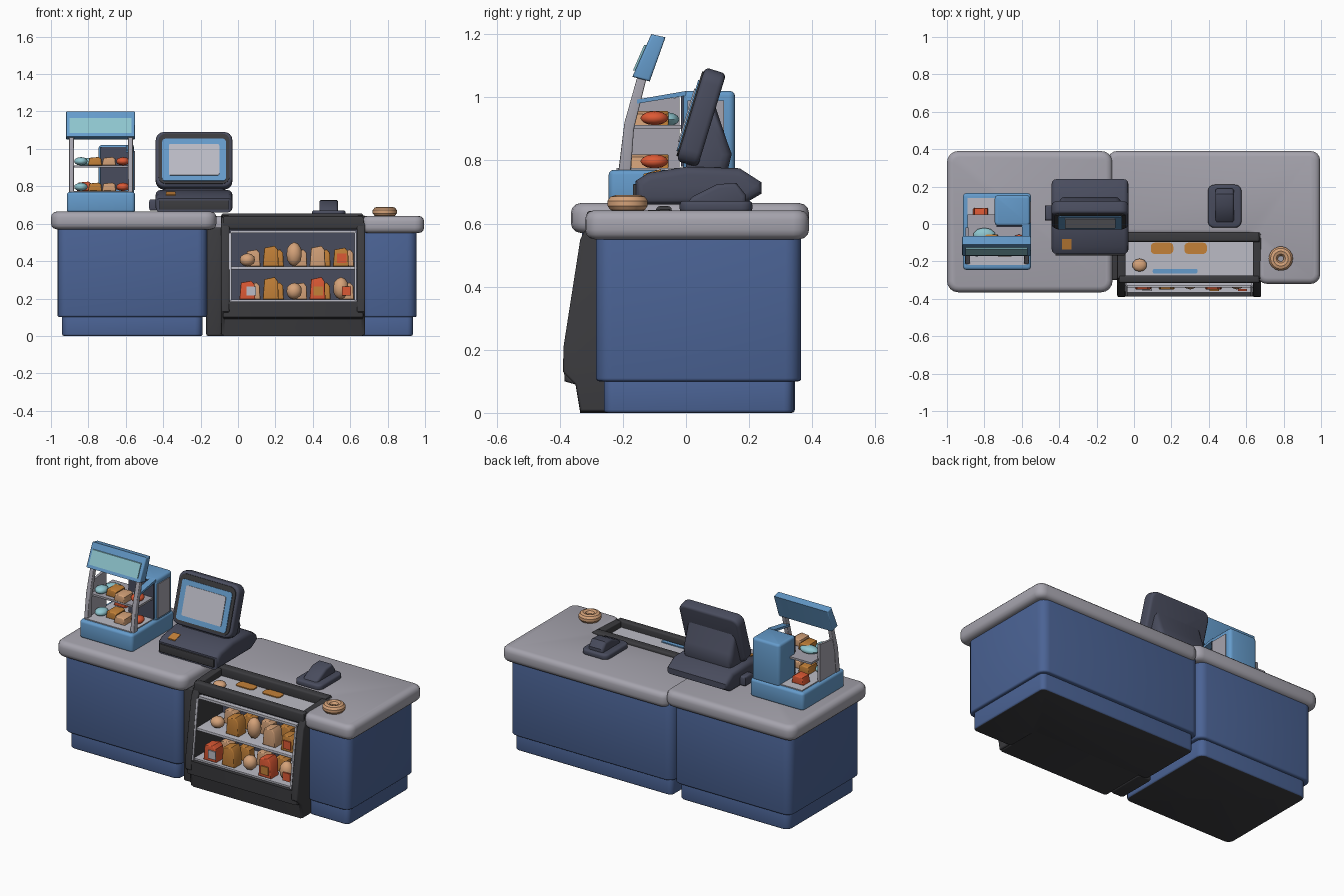
import bpy
import bmesh
import math
from mathutils import Matrix, Vector

default_cube = bpy.data.objects.get("Cube")
if default_cube:
    bpy.data.objects.remove(default_cube, do_unlink=True)


def make_material(name, red, green, blue):
    material = bpy.data.materials.new(name)
    material.use_nodes = True
    colour = (red, green, blue, 1)
    material.diffuse_color = colour
    shader = next(n for n in material.node_tree.nodes if n.type == 'BSDF_PRINCIPLED')
    shader.inputs["Base Color"].default_value = colour
    shader.inputs["Roughness"].default_value = .7
    return material


grey = make_material("counter grey", .38, .37, .42)
navy = make_material("cabinet blue", .07, .125, .3)
dark = make_material("charcoal", .045, .045, .05)
slate = make_material("slate", .066, .072, .11)
sky = make_material("light blue", .13, .33, .6)
cyan = make_material("pale cyan", .27, .56, .62)
bread = make_material("baked bread", .66, .36, .19)
orange = make_material("orange", .55, .22, .04)
red = make_material("red", .72, .1, .035)
pale = make_material("pale grey", .5, .5, .56)


def finish(name, bm, materials, transform=None):
    """Turn a bmesh into a smooth shaded object; a second material colours the underside."""
    bmesh.ops.recalc_face_normals(bm, faces=bm.faces)
    if len(materials) > 1:
        for face in bm.faces:
            face.material_index = int(face.normal.z < -.9)
    if transform:
        bm.transform(transform)
    mesh = bpy.data.meshes.new(name)
    bm.to_mesh(mesh)
    bm.free()
    for material in materials:
        mesh.materials.append(material)
    mesh.shade_smooth()
    mesh.set_sharp_from_angle(angle=math.radians(35))
    part = bpy.data.objects.new(name, mesh)
    bpy.context.collection.objects.link(part)
    return part


def prism(name, outline, low, high, *materials, axis='Z', corner=0, rim=0, transform=None):
    """Extrude an outline along an axis, rounding its corners and then its rims."""
    place = {'X': lambda a, b, c: (c, a, b),
             'Y': lambda a, b, c: (a, c, b),
             'Z': lambda a, b, c: (a, b, c)}[axis]
    along = 'XYZ'.index(axis)
    bm = bmesh.new()
    cap = bm.faces.new([bm.verts.new(place(a, b, low)) for a, b in outline])
    extruded = bmesh.ops.extrude_face_region(bm, geom=[cap], use_keep_orig=True)
    shift = Vector(place(0, 0, high - low))
    for item in extruded["geom"]:
        if isinstance(item, bmesh.types.BMVert):
            item.co += shift
    bmesh.ops.recalc_face_normals(bm, faces=bm.faces)

    def lengthwise(edge):
        return abs(edge.verts[0].co[along] - edge.verts[1].co[along]) > (high - low) / 2

    for size, wanted, steps in ((corner, True, 4), (rim, False, 3)):
        if size:
            edges = [e for e in bm.edges if lengthwise(e) == wanted]
            bmesh.ops.bevel(bm, geom=edges, offset=size, segments=steps, profile=.5,
                            affect='EDGES', clamp_overlap=True)
    return finish(name, bm, materials, transform)


def box(name, xs, ys, zs, *materials, **options):
    outline = [(xs[0], ys[0]), (xs[1], ys[0]), (xs[1], ys[1]), (xs[0], ys[1])]
    return prism(name, outline, *zs, *materials, **options)


def blob(name, centre, size, material):
    bm = bmesh.new()
    bmesh.ops.create_icosphere(bm, subdivisions=2, radius=.5)
    transform = Matrix.Translation(centre) @ Matrix.Diagonal((*size, 1))
    return finish(name, bm, [material], transform)


def bag(name, centre, size, material):
    x, y, z = centre
    w, d, h = (s / 2 for s in size)
    return prism(name, [(x - w, z - h), (x + w, z - h), (x + w * .9, z + h * .6),
                        (x + w * .5, z + h), (x - w * .8, z + h * .8)],
                 y - d, y + d, material, axis='Y', rim=.006)


# Left counter
box("left_plinth", (-.94, -.19), (-.31, .345), (0, .11), navy, dark, corner=.04, rim=.01)
box("left_cabinet", (-.965, -.165), (-.33, .365), (.1, .6), navy, corner=.05, rim=.012)
box("left_countertop", (-1, -.115), (-.365, .39), (.57, .665), grey, corner=.06, rim=.032)

# Right counter, notched around the display case
def notched(left, right, front, back):
    return [(left, back), (right, back), (right, front), (.66, front), (.66, -.06), (left, -.06)]


prism("right_plinth", notched(-.14, .935, -.26, .34), 0, .11, navy, dark, corner=.03, rim=.01)
prism("right_cabinet", notched(-.16, .955, -.285, .365), .1, .58, navy, corner=.05, rim=.01)
prism("right_countertop", notched(-.14, .995, -.32, .39), .55, .642, grey, corner=.05, rim=.03)

# Display case
cheek = [(-.05, .645), (-.29, .635), (-.335, .55), (-.388, .21), (-.39, .13),
         (-.35, .09), (-.335, .005), (-.05, .005)]
for side, left in (("left", -.09), ("right", .635)):
    prism(side + "_case_cheek", cheek, left, left + .045, dark, axis='X', rim=.008)
box("case_end_panel", (-.17, -.08), (-.3, -.05), (0, .58), dark, corner=.02, rim=.01)
prism("case_base", [(-.05, 0), (-.335, 0), (-.35, .09), (-.385, .1), (-.388, .185), (-.05, .185)],
      -.08, .67, dark, axis='X', rim=.01)
box("case_back", (-.06, .65), (-.085, -.05), (.15, .62), slate)
box("case_floor", (-.05, .64), (-.365, -.08), (.18, .195), pale)
box("case_shelf", (-.05, .64), (-.34, -.08), (.355, .372), pale, rim=.004)
box("case_tray", (-.05, .64), (-.275, -.08), (.575, .6), pale)
box("case_front_rail", (-.08, .67), (-.315, -.275), (.57, .64), dark, rim=.012)
box("case_light_strip", (-.04, .63), (-.33, -.3), (.55, .565), pale)
box("case_back_rail", (-.09, .67), (-.095, -.045), (.59, .655), dark, rim=.012)
for side, x in (("left", -.042), ("right", .628)):
    prism(side + "_case_trim", [(-.385, .19), (-.335, .55), (-.325, .55), (-.375, .19)],
          x - .006, x + .006, pale, axis='X')
for side, x in (("left", .14), ("right", .32)):
    box(side + "_tray_label", (x - .05, x + .07), (-.16, -.1), (.6, .606), orange, corner=.02)
box("tray_blue_label", (.1, .34), (-.265, -.24), (.6, .606), sky, corner=.01)
blob("tray_roll", (.03, -.22, .615), (.08, .07, .04), bread)

# Baked goods on both case shelves
upper_row = [(blob, bread, .07), (bag, orange, .11), (blob, bread, .13), (bag, bread, .11),
             (bag, orange, .1)]
lower_row = [(bag, red, .1), (bag, orange, .12), (blob, bread, .09), (bag, red, .12),
             (blob, bread, .12)]
for level, goods, floor, depth in (("upper", upper_row, .372, -.27), ("lower", lower_row, .195, -.31)):
    for i, (shape, colour, height) in enumerate(goods):
        x = .05 + .125 * i
        shape(f"{level}_good_{i}", (x, depth, floor + height / 2), (.085, .08, height), colour)
        bag(f"{level}_rear_good_{i}", (x + .03, depth + .1, floor + .045), (.08, .06, .09),
            (bread, orange)[i % 2])
for x, colour in ((.07, pale), (.43, orange), (.58, red)):
    box("lower_wrapper", (x - .025, x + .025), (-.357, -.348), (.215, .265), colour)
box("upper_wrapper", (.53, .58), (-.317, -.309), (.39, .44), red)

# Cash register
prism("register_base", [(-.16, .66), (-.16, .735), (-.12, .76), (.0, .78), (.17, .775), (.24, .73),
                        (.24, .695), (.18, .66)], -.44, -.03, slate, axis='X', rim=.025)
box("register_drawer", (-.42, -.05), (-.168, -.15), (.675, .725), dark, rim=.003)
box("register_side_knob", (-.475, -.43), (.02, .1), (.67, .73), slate, rim=.012)
prism("register_button", [(-.135, .757), (-.08, .772), (-.08, .765), (-.135, .75)],
      -.385, -.335, orange, axis='X')
prism("monitor_stand", [(.0, .74), (.13, .76), (.145, .82), (.13, .86), (.09, .98), (.0, .82)],
      -.4, -.07, slate, axis='X', rim=.03)
tilt = Matrix.Translation((-.235, -.035, .8)) @ Matrix.Rotation(math.radians(-17), 4, 'X')


def monitor_layer(name, half_width, bottom, top, front, back, material, **options):
    outline = [(-half_width, bottom), (half_width, bottom), (half_width, top), (-half_width, top)]
    prism(name, outline, front, back, material, axis='Y', transform=tilt, **options)


monitor_layer("monitor_shell", .205, 0, .31, .005, .075, slate, corner=.045, rim=.015)
monitor_layer("monitor_bezel", .19, .015, .295, 0, .006, dark, corner=.04)
monitor_layer("screen_border", .17, .03, .265, -.004, .001, sky, corner=.015)
monitor_layer("screen", .135, .06, .235, -.008, -.003, pale, corner=.01)

# Tabletop pastry stand
box("stand_base", (-.915, -.55), (-.245, .165), (.66, .77), sky, corner=.02, rim=.015)
box("stand_tray", (-.89, -.575), (-.22, .14), (.768, .776), pale)
box("stand_shelf", (-.89, -.57), (-.17, .05), (.9, .912), grey)
box("stand_cabinet", (-.745, -.555), (-.01, .155), (.76, 1.02), sky, corner=.02, rim=.015)
box("stand_cabinet_front", (-.735, -.565), (-.016, -.008), (.78, 1.01), slate)
box("stand_cabinet_side", (-.557, -.55), (.005, .12), (.78, .99), grey)
prism("stand_side_panel", [(-.2, .76), (-.02, .76), (-.02, 1.0), (-.15, .985)],
      -.9, -.885, grey, axis='X')
prism("stand_top_rail", [(-.155, .98), (.0, 1.005), (.0, 1.02), (-.155, .993)],
      -.6, -.56, sky, axis='X')
for side, x in (("left", -.575), ("right", -.89)):
    prism(side + "_stand_post", [(-.215, .76), (-.175, .76), (-.165, .9), (-.12, 1.08),
                                 (-.15, 1.08), (-.195, .92)],
          x - .013, x + .013, grey, axis='X', rim=.005)
prism("stand_sign", [(-.17, 1.065), (-.115, 1.05), (-.065, 1.19), (-.11, 1.2)],
      -.92, -.55, sky, axis='X', rim=.008)
prism("sign_panel", [(-.168, 1.085), (-.133, 1.165), (-.125, 1.165), (-.16, 1.085)],
      -.9, -.57, cyan, axis='X')
stand_goods = [(blob, cyan), (bag, orange), (bag, bread), (blob, red)]
for level, floor in (("lower", .775), ("upper", .912)):
    for i, (shape, colour) in enumerate(stand_goods):
        x = -.84 + .075 * i
        shape(f"stand_{level}_good_{i}", (x, -.13 + .03 * (i % 2), floor + .022),
              (.075, .09, .045), colour)
blob("stand_cyan_roll", (-.8, -.06, .93), (.12, .08, .045), cyan)
bag("stand_rear_red_box", (-.82, .05, .8), (.08, .07, .05), red)

# Card reader
box("reader_base", (.395, .575), (-.02, .21), (.635, .672), slate, corner=.035, rim=.012)
prism("reader_keypad", [(.0, .66), (.19, .66), (.19, .69), (.16, .728), (.1, .725), (.02, .685)],
      .435, .535, slate, axis='X', rim=.014)

# Ring doughnut, revolved from a circle
bm = bmesh.new()
ring = bmesh.ops.create_circle(bm, segments=10, radius=.026,
                               matrix=Matrix.Translation((.04, 0, 0)) @ Matrix.Rotation(math.pi / 2, 4, 'X'))
bmesh.ops.spin(bm, geom=ring["verts"] + bm.edges[:], cent=(0, 0, 0), axis=(0, 0, 1),
               angle=math.tau, steps=18, use_merge=True)
finish("doughnut", bm, [bread], Matrix.Translation((.785, -.185, .664)))
